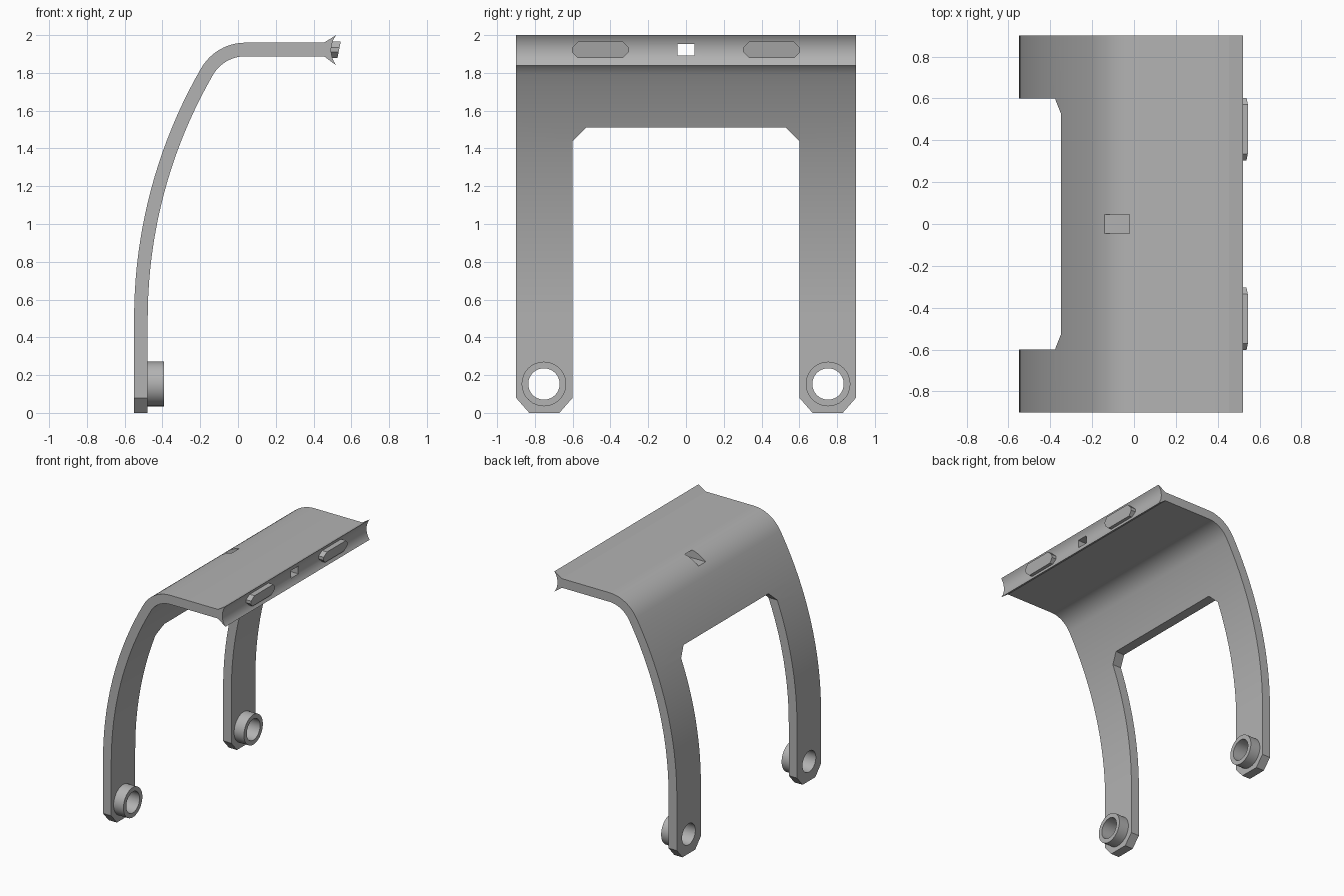
import bpy, bmesh
from math import sin, cos, pi, radians
from mathutils import Vector

if "Cube" in bpy.data.objects:
    bpy.data.objects.remove(bpy.data.objects["Cube"])

grey = bpy.data.materials.new("plain_grey")
grey.use_nodes = True
GREY = (0.45, 0.45, 0.45, 1)
grey.diffuse_color = GREY
grey.node_tree.nodes["Principled BSDF"].inputs["Base Color"].default_value = GREY


def prism(name, points, axis, start, end):
    """Extrude a (horizontal, z) outline along the x or y axis."""
    def place(p, d):
        return Vector((d, p[0], p[1])) if axis == "x" else Vector((p[0], d, p[1]))
    bm = bmesh.new()
    face = bm.faces.new([bm.verts.new(place(p, start)) for p in points])
    grown = bmesh.ops.extrude_face_region(bm, geom=[face])["geom"]
    shift = place((0, 0), end - start)
    bmesh.ops.translate(bm, vec=shift, verts=[v for v in grown if isinstance(v, bmesh.types.BMVert)])
    bmesh.ops.recalc_face_normals(bm, faces=bm.faces)
    mesh = bpy.data.meshes.new(name)
    bm.to_mesh(mesh)
    bm.free()
    mesh.materials.append(grey)
    obj = bpy.data.objects.new(name, mesh)
    bpy.context.collection.objects.link(obj)
    return obj


def activate(obj):
    bpy.ops.object.select_all(action="DESELECT")
    obj.select_set(True)
    bpy.context.view_layer.objects.active = obj


def cut(obj, cutter):
    activate(obj)
    mod = obj.modifiers.new("cut", "BOOLEAN")
    mod.operation, mod.solver, mod.object = "DIFFERENCE", "EXACT", cutter
    bpy.ops.object.modifier_apply(modifier=mod.name)


def smooth(obj):
    activate(obj)
    bpy.ops.object.shade_smooth_by_angle(angle=radians(30))


def arc(cx, cz, r, a0, a1, n):
    """Points on an arc, angles in degrees."""
    angles = [radians(a0 + (a1 - a0) * i / n) for i in range(n + 1)]
    return [(cx + r * cos(a), cz + r * sin(a)) for a in angles]


def circle(y, z, r, n=48):
    return [(y + r * cos(2 * pi * i / n), z + r * sin(2 * pi * i / n)) for i in range(n)]


# Side profile: upright, long sweep, tight bend, flat top, flared concave lip
THICK, SWEEP, BEND = 0.072, 2.65, 0.27
sweep_x = -0.55 + SWEEP
bend_x, bend_z = 0.039, 1.69


def shell(offset):
    return ([(-0.55 + offset, 0)]
            + arc(sweep_x, 0.5, SWEEP - offset, 180, 150, 20)
            + arc(bend_x, bend_z, BEND - offset, 150, 90, 12)[1:])


lip = arc(0.625, 1.92, 0.132, 142.7, 217.3, 12)
profile = shell(0) + [(0.455, 1.96)] + lip + [(0.455, 1.96 - THICK)] + shell(THICK)[::-1]
body = prism("bent_frame", profile, "y", -0.9, 0.9)

# Opening between the legs, with chamfered corners
half = [(0.70, -0.034), (0.60, 0.08), (0.60, 1.44), (0.53, 1.51)]
cutters = [prism("leg_opening_cutter", half + [(-y, z) for y, z in half[::-1]], "x", -0.7, 0.2)]

# Rectangular slot running through the flat top
slot = [(-0.045, 1.891), (0.045, 1.891), (0.045, 1.953), (-0.045, 1.953)]
cutters.append(prism("slot_cutter", slot, "x", -0.4, 0.8))

for side, s in (("left", 1), ("right", -1)):
    # Foot chamfer and pivot hole
    corner = [(0.80, -0.034), (0.95, 0.137), (0.95, -0.034)]
    cutters.append(prism("foot_cutter", [(s * y, z) for y, z in corner], "x", -0.7, 0.2))
    hole = prism("hole_cutter", circle(s * 0.752, 0.153, 0.083), "x", -0.7, 0.2)
    cutters.append(hole)
    # Pivot collar
    collar = prism("pivot_collar_" + ("back" if s > 0 else "front"),
                   circle(s * 0.752, 0.153, 0.118), "x", -0.55 + THICK, -0.392)
    cut(collar, hole)
    smooth(collar)
    # Raised pad on the lip, leaning slightly outward at the top
    w, h, c = 0.15, 0.044, 0.032
    octagon = [(w, h - c), (w - c, h), (c - w, h), (-w, h - c),
               (-w, c - h), (c - w, -h), (w - c, -h), (w, c - h)]
    pad = prism("lip_pad_" + ("back" if s > 0 else "front"),
                [(s * 0.453 + y, 1.922 + z) for y, z in octagon], "x", 0.485, 0.535)
    for v in pad.data.vertices:
        v.co.x += 0.2 * (v.co.z - 1.922)

for cutter in cutters:
    cut(body, cutter)
for cutter in cutters:
    bpy.data.objects.remove(cutter)
smooth(body)
